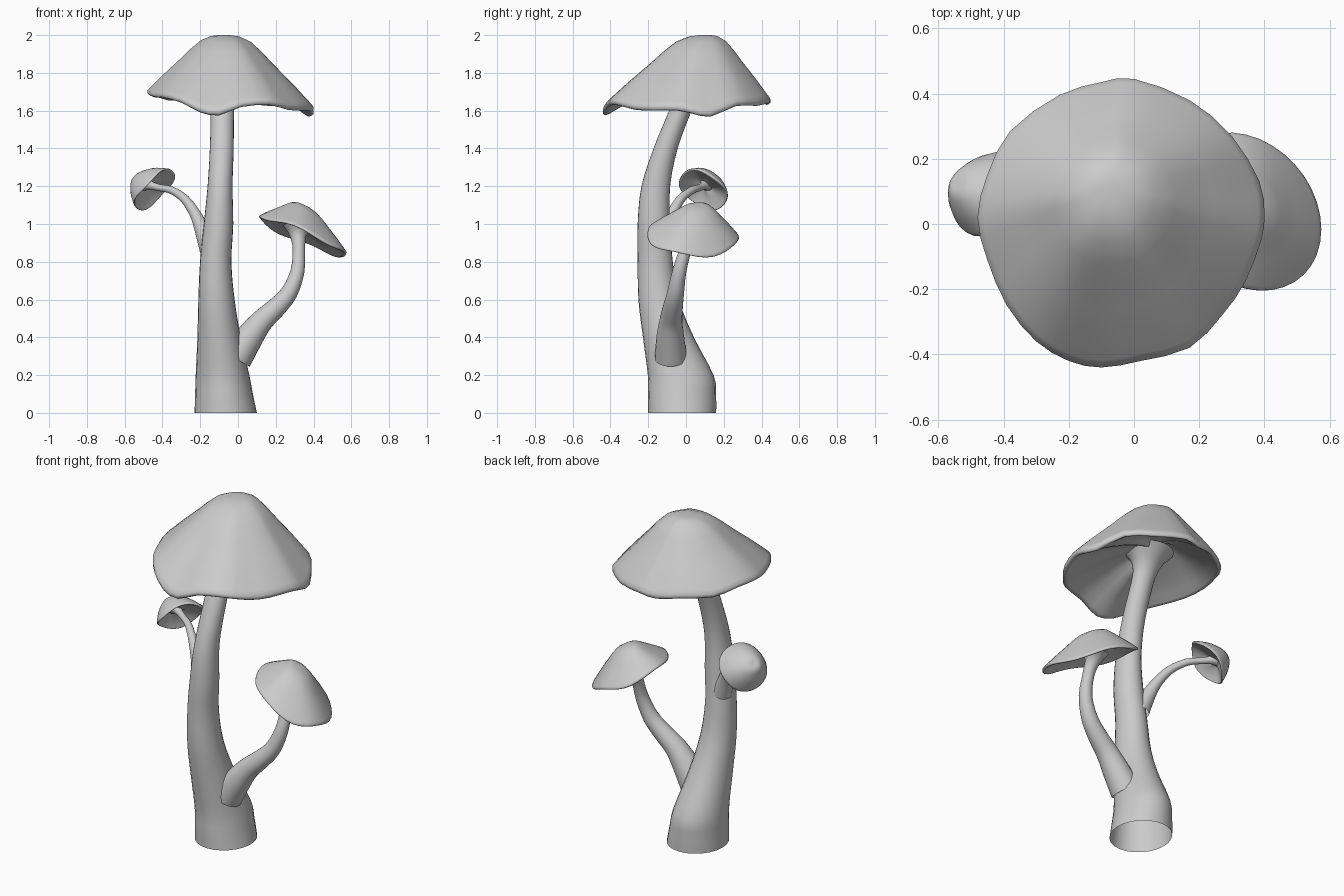
import bpy, bmesh
from math import sin, cos, tau, pi
from mathutils import Vector

if "Cube" in bpy.data.objects:
    bpy.data.objects.remove(bpy.data.objects["Cube"])


def spline(pts, steps, closed=False):
    """Catmull-Rom resampling of tuples of any length."""
    n, out = len(pts), []
    get = (lambda i: pts[i % n]) if closed else (lambda i: pts[max(0, min(n - 1, i))])
    for i in range(n if closed else n - 1):
        p = [get(i + k) for k in (-1, 0, 1, 2)]
        for s in range(steps):
            t = s / steps
            out.append(tuple(0.5 * (2 * b + (c - a) * t + (2 * a - 5 * b + 4 * c - d) * t * t
                                    + (3 * b - a - 3 * c + d) * t ** 3)
                             for a, b, c, d in zip(*p)))
    if not closed:
        out.append(pts[-1])
    return out


def loft(name, rings, start=None, end=None):
    """Skin closed rings, optionally closing the ends to a point."""
    bm = bmesh.new()
    rows = [[bm.verts.new(v) for v in r] for r in rings]
    n = len(rows[0])
    for a, b in zip(rows, rows[1:]):
        for i in range(n):
            bm.faces.new((a[i], a[(i + 1) % n], b[(i + 1) % n], b[i]))
    for tip, row in ((start, rows[0]), (end, rows[-1])):
        if tip is not None:
            c = bm.verts.new(tip)
            for i in range(n):
                bm.faces.new((row[i], row[(i + 1) % n], c))
    bmesh.ops.recalc_face_normals(bm, faces=bm.faces)
    me = bpy.data.meshes.new(name)
    bm.to_mesh(me)
    bm.free()
    for f in me.polygons:
        f.use_smooth = True
    ob = bpy.data.objects.new(name, me)
    bpy.context.collection.objects.link(ob)
    return ob


def stem(name, path, level=False, sides=24):
    """Path of (x, y, z, radius u, radius v); level keeps rings horizontal."""
    pts = spline(path, 3)
    rings = []
    for i, (x, y, z, ru, rv) in enumerate(pts):
        a, b = pts[max(0, i - 1)], pts[min(len(pts) - 1, i + 1)]
        t = Vector((0, 0, 1)) if level else (Vector(b[:3]) - Vector(a[:3])).normalized()
        u = t.cross(Vector((0, 1, 0))).normalized()
        v = t.cross(u)
        rings.append([Vector((x, y, z)) + u * ru * cos(tau * k / sides) + v * rv * sin(tau * k / sides)
                      for k in range(sides)])
    return loft(name, rings)


# cap cross-section: (fraction out to the rim, fraction of height), top then underside
TOP = [(.08, .997), (.17, .98), (.3, .905), (.43, .76), (.55, .605), (.68, .45), (.8, .31),
       (.9, .19), (.96, .12), (1.0, .07), (1.0, .02)]
UNDER = [(.975, .0), (.94, .02), (.85, .09), (.7, .18), (.5, .28), (.3, .36), (.15, .40)]


def cap(name, apex, axis, rim, bulge=0.0):
    apex, axis = Vector(apex), Vector(axis).normalized()
    offs = [Vector(r) - apex for r in rim]
    profile = [(t, h + bulge * sin(pi * t ** 1.6)) for t, h in TOP] + UNDER
    rings = []
    for t, h in profile:
        ring = []
        for d in offs:
            dn = axis * d.dot(axis)
            ring.append(apex + (d - dn) * t + dn * (1 - h))
        rings.append(ring)
    depth = sum(d.dot(axis) for d in offs) / len(offs)
    return loft(name, rings, apex, apex + axis * depth * .58)


# main stem, open at the base
stem("main_stem", [
    (-.065, -.02, 0, .165, .18), (-.074, -.021, .1, .153, .18), (-.082, -.028, .2, .142, .174),
    (-.1, -.093, .4, .115, .135), (-.114, -.145, .6, .096, .107), (-.118, -.163, .8, .083, .093),
    (-.103, -.17, 1.0, .078, .086), (-.095, -.16, 1.2, .066, .076), (-.086, -.108, 1.4, .063, .064),
    (-.083, -.03, 1.6, .062, .06), (-.083, .0, 1.67, .072, .068), (-.08, .02, 1.72, .095, .09),
    (-.08, .03, 1.77, .14, .13)], level=True)

# main cap with wavy rim
cap("main_cap", (-.075, .11, 2.0), (0, 0, 1), spline([
    (.40, .03, 1.585), (.385, .13, 1.568), (.30, .27, 1.625), (.17, .38, 1.625), (0, .445, 1.64),
    (-.1, .435, 1.63), (-.23, .395, 1.65), (-.38, .285, 1.655), (-.45, .15, 1.68),
    (-.48, .02, 1.685), (-.45, -.11, 1.67), (-.39, -.25, 1.665), (-.30, -.36, 1.64),
    (-.2, -.42, 1.59), (-.1, -.44, 1.575), (.02, -.42, 1.62), (.17, -.38, 1.63),
    (.27, -.28, 1.605), (.34, -.18, 1.60), (.39, -.05, 1.60)], 2, True), .02)

# right branch
stem("right_stem", [(x, y, z, r, r) for x, y, z, r in [
    (-.01, -.08, .29, .085), (.06, -.083, .40, .074), (.125, -.08, .485, .061),
    (.2, -.07, .555, .053), (.27, -.055, .635, .045), (.315, -.035, .75, .037),
    (.322, 0, .87, .033), (.318, .03, .94, .045), (.32, .045, .985, .08)]])

rim = []
for k in range(36):
    a = tau * k / 36
    dx, dy = .23 * cos(a), .242 * sin(a - .23)
    rim.append((.34 + dx, .037 + dy, .93 - .46 * dx - .14 * dy + .010 * cos(4 * a + .6)))
cap("right_cap", (.335, .075, 1.105), (.42, .13, .9), rim, .03)

# left branch
stem("left_stem", [(x, y, z, r, r) for x, y, z, r in [
    (-.15, -.13, .87, .055), (-.19, -.105, .97, .04), (-.225, -.075, 1.05, .03),
    (-.28, -.03, 1.13, .024), (-.35, .03, 1.178, .02), (-.42, .075, 1.193, .018),
    (-.465, .098, 1.205, .024), (-.49, .11, 1.215, .045)]])

n = Vector((-.65, .4, .64)).normalized()
u = n.cross(Vector((0, 0, 1))).normalized()
v = u.cross(n)
rim = []
for k in range(30):
    a = tau * k / 30
    rim.append(Vector((-.44, .09, 1.18)) + .137 * (u * cos(a) + v * sin(a)) + n * .009 * cos(3 * a + 1))
cap("left_cap", (-.545, .125, 1.24), n, rim, .17)
